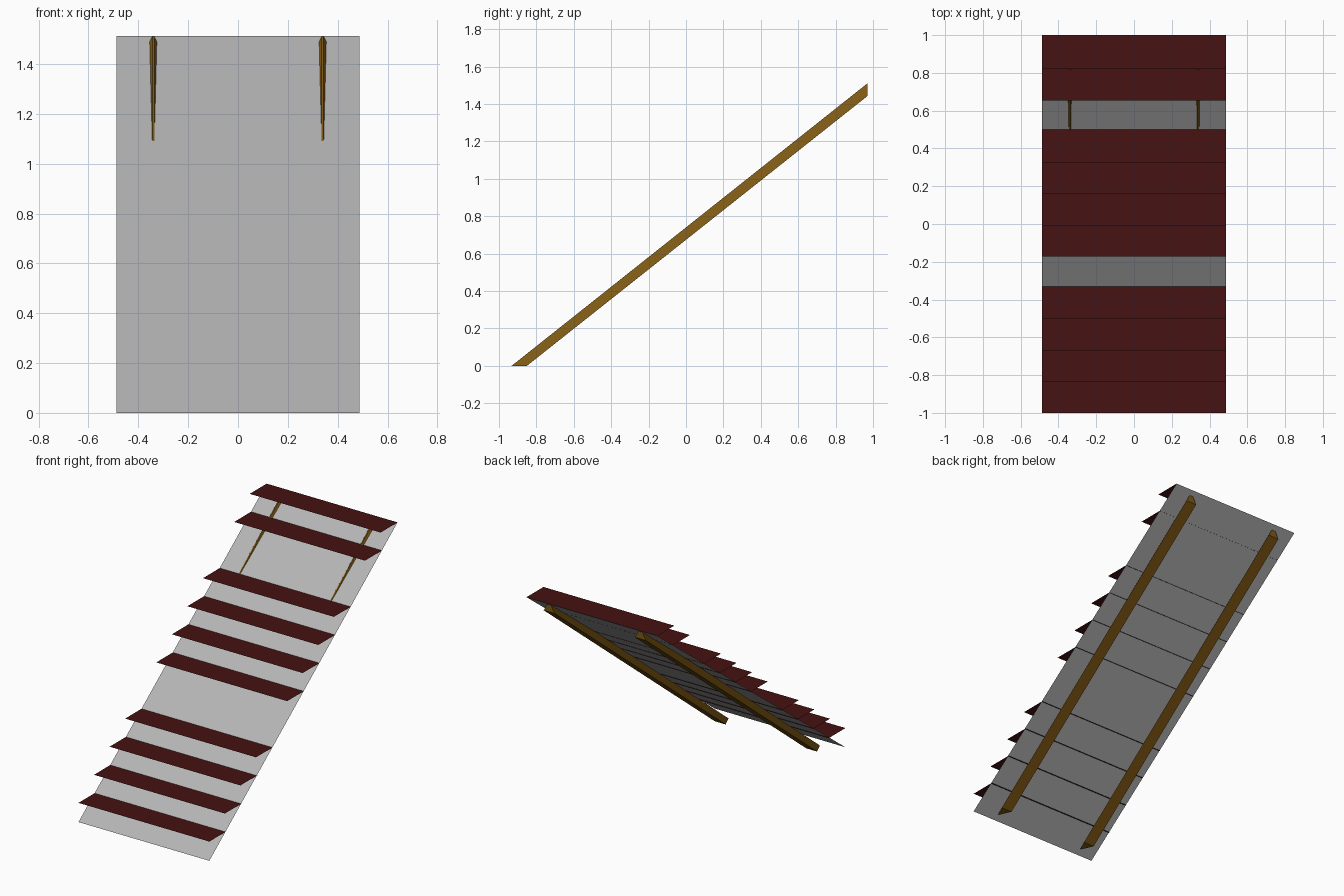
import bpy

if "Cube" in bpy.data.objects:
    bpy.data.objects.remove(bpy.data.objects["Cube"])

HALF_W = 0.487          # half width of the stair
TOP = 1.513             # height of the top tread
RISE, RUN, DEPTH = 0.1258, 0.1655, 0.18


def material(name, rgb):
    m = bpy.data.materials.new(name)
    m.diffuse_color = (*rgb, 1)
    m.use_nodes = True
    m.node_tree.nodes["Principled BSDF"].inputs["Base Color"].default_value = m.diffuse_color
    return m


GREY = material("grey backing", (0.46, 0.46, 0.46))
RED = material("dark red", (0.062, 0.006, 0.006))
BROWN = material("brown wood", (0.21, 0.098, 0.007))


def make(name, verts, faces, mat):
    me = bpy.data.meshes.new(name)
    me.from_pydata(verts, [], faces)
    me.materials.append(mat)
    ob = bpy.data.objects.new(name, me)
    bpy.context.collection.objects.link(ob)
    return ob


def sheet(name, y0, z0, y1, z1, mat):
    """Thin rectangle across the full width, facing up."""
    w = HALF_W
    return make(name, [(-w, y0, z0), (w, y0, z0), (w, y1, z1), (-w, y1, z1)],
                [(0, 1, 2, 3)], mat)


# Sloping backing sheet
sheet("backing_sheet", -1, 0, 1, TOP, GREY)

# Flat treads, with the fifth and tenth missing
for k in range(1, 13):
    if k in (5, 10):
        continue
    back = 1 - (12 - k) * RUN
    z = TOP - (12 - k) * RISE
    sheet(f"tread_{k}", max(back - DEPTH, -1), z, back, z, RED)

# Ridge-topped stringers: level cut at the floor, plumb cut at the top
for side, x in (("left", -0.34), ("right", 0.34)):
    b, r = 0.04, 0.004      # half widths of base and ridge
    verts = [(x - b, -0.85, 0), (x + b, -0.85, 0),
             (x + r, -0.932, 0), (x - r, -0.932, 0),
             (x - b, 0.97, 1.442), (x + b, 0.97, 1.442),
             (x + r, 0.97, 1.51), (x - r, 0.97, 1.51)]
    faces = [(0, 1, 2, 3), (7, 6, 5, 4), (4, 5, 1, 0),
             (5, 6, 2, 1), (6, 7, 3, 2), (7, 4, 0, 3)]
    ob = make(f"{side}_stringer", verts, faces, BROWN)
    # consistent outward normals
    import bmesh
    bm = bmesh.new()
    bm.from_mesh(ob.data)
    bmesh.ops.recalc_face_normals(bm, faces=bm.faces)
    bm.to_mesh(ob.data)
    bm.free()
